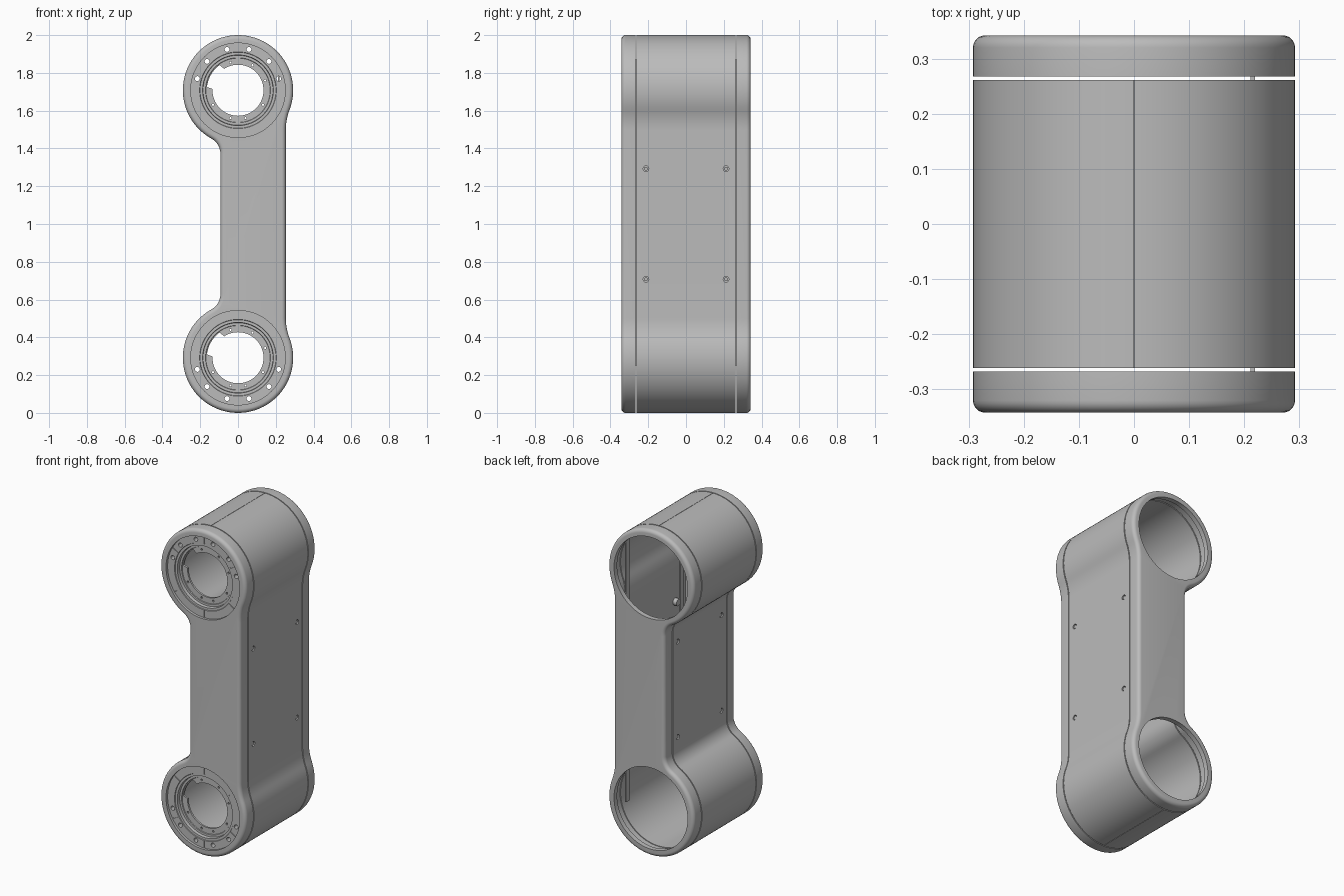
import bpy, bmesh
from math import sin, cos, pi, radians, atan2, sqrt
from mathutils import Matrix

if "Cube" in bpy.data.objects:
    bpy.data.objects.remove(bpy.data.objects["Cube"], do_unlink=True)

R = 0.292                   # lobe radius
TOP, LOW = 2 - R, R         # lobe centre heights
DEPTH, SEAM = 0.342, 0.264  # half depth and seam position
WALL = 0.03


def material(name, value):
    m = bpy.data.materials.new(name)
    m.use_nodes = True
    colour = (value, value, value, 1)
    m.diffuse_color = colour
    m.node_tree.nodes["Principled BSDF"].inputs["Base Color"].default_value = colour
    return m


GREY = material("machined grey", 0.5)


def finish(bm, name):
    bmesh.ops.recalc_face_normals(bm, faces=bm.faces)
    mesh = bpy.data.meshes.new(name)
    bm.to_mesh(mesh)
    bm.free()
    mesh.materials.append(GREY)
    ob = bpy.data.objects.new(name, mesh)
    bpy.context.collection.objects.link(ob)
    return ob


def smooth(ob):
    bpy.ops.object.select_all(action='DESELECT')
    ob.select_set(True)
    bpy.context.view_layer.objects.active = ob
    bpy.ops.object.shade_smooth_by_angle(angle=radians(30))


def add_cyl(bm, loc, r, length, axis, seg=16):
    rot = Matrix.Rotation(pi / 2, 4, 'X' if axis == 'Y' else 'Y')
    bmesh.ops.create_cone(bm, cap_ends=True, segments=seg, radius1=r, radius2=r,
                          depth=length, matrix=Matrix.Translation(loc) @ rot)


def add_box(bm, loc, size, turn=0):
    m = Matrix.Translation(loc) @ Matrix.Rotation(turn, 4, 'Y') @ Matrix.Diagonal((*size, 1))
    bmesh.ops.create_cube(bm, size=1, matrix=m)


def cut(ob, bm):
    """Subtract the shapes in bm from ob and keep the result."""
    cutter = finish(bm, "cutter")
    cutter.hide_render = True
    mod = ob.modifiers.new("cut", 'BOOLEAN')
    mod.operation, mod.solver, mod.object = 'DIFFERENCE', 'EXACT', cutter
    bpy.ops.object.select_all(action='DESELECT')
    bpy.context.view_layer.objects.active = ob
    ob.select_set(True)
    bpy.ops.object.modifier_apply(modifier="cut")
    bpy.data.objects.remove(cutter, do_unlink=True)


def arc(cx, cz, r, a, b, n):
    return [(cx + r * cos(a + (b - a) * i / n), cz + r * sin(a + (b - a) * i / n))
            for i in range(n + 1)]


def outline(d):
    """Dog-bone outline in x and z, moved inwards by d."""
    def fillet(w, f):
        return w + f, sqrt((R + f) ** 2 - (w + f) ** 2), f
    rx, rz, rf = fillet(0.253, 0.30)
    lx, lz, lf = fillet(0.093, 0.094)
    ar, al = atan2(-rz, rx), atan2(-lz, -lx) + 2 * pi
    half = arc(rx, TOP - rz, rf + d, pi, ar + pi, 8)
    half += arc(0, TOP, R - d, ar, al, 72)[1:]
    half += arc(-lx, TOP - lz, lf + d, al - pi, 0, 10)[1:]
    return half + [(x, 2 - z) for x, z in reversed(half)]


def loft(bm, loops, closed):
    rings = [[bm.verts.new(p) for p in loop] for loop in loops]
    pairs = list(zip(rings, rings[1:])) + ([(rings[-1], rings[0])] if closed else [])
    for a, b in pairs:
        for i in range(len(a)):
            j = (i + 1) % len(a)
            bm.faces.new((a[i], a[j], b[j], b[i]))
    if not closed:
        bm.faces.new(rings[0])
        bm.faces.new(rings[-1])


def dogbone(name, profile, closed):
    bm = bmesh.new()
    loft(bm, [[(x, y, z) for x, z in outline(d)] for d, y in profile], closed)
    return finish(bm, name)


# Middle sleeve with screw holes and fine split lines
s = SEAM - 0.003
sleeve = dogbone("middle_sleeve", [(0, -s), (0, s), (WALL, s), (WALL, -s)], True)
screws = [(x, side, y, z) for x, side in ((0.253, 1), (-0.093, -1))
          for y in (-0.212, 0.212) for z in (0.707, 1.293)]
bm = bmesh.new()
for x, side, y, z in screws:
    add_cyl(bm, (x, y, z), 0.015, 0.03, 'X')
for z in (0, 2):
    add_box(bm, (0, 0, z), (0.002, 0.6, 0.006))
cut(sleeve, bm)
smooth(sleeve)

# Screw heads and inner bosses
bm = bmesh.new()
for x, side, y, z in screws:
    add_cyl(bm, (x - side * 0.01, y, z), 0.010, 0.012, 'X')
    add_cyl(bm, (x - side * 0.04, y, z), 0.022, 0.03, 'X')
smooth(finish(bm, "panel_screws"))

# Thin strips behind the seams
bm = bmesh.new()
for y in (-SEAM, SEAM):
    add_box(bm, (0.215, y, 1.06), (0.008, 0.03, 1.62))
finish(bm, "seam_strips")

# Rounded end covers with two round openings each
ROUND = 0.022
for name, side in (("front_cover", -1), ("back_cover", 1)):
    prof = [(WALL, DEPTH - 0.03), (WALL, SEAM + 0.003), (0, SEAM + 0.003)]
    prof += [(ROUND * (1 - cos(a)), DEPTH - ROUND * (1 - sin(a)))
             for a in (pi / 2 * i / 6 for i in range(7))]
    cover = dogbone(name, [(d, side * y) for d, y in prof], False)
    bm = bmesh.new()
    for z in (TOP, LOW):
        add_cyl(bm, (0, side * DEPTH, z), 0.25, 0.2, 'Y', 96)
    cut(cover, bm)
    smooth(cover)


# Front bearing flanges: stepped ring with a notched bore
def bore(a):
    return 0.165 if radians(125) < a < radians(176) else 0.135


PROFILE = [(0.2505, -0.285), (0.2505, -0.326), (0.203, -0.326), (0.201, -0.322),
           (0.187, -0.322), (0.185, -0.302), (0.172, -0.302), (0.170, -0.297),
           (None, -0.297), (None, -0.285)]
N = 120
for name, zc, up in (("upper_flange", TOP, 1), ("lower_flange", LOW, -1)):
    angles = [2 * pi * i / N for i in range(N)]
    bm = bmesh.new()
    loft(bm, [[((r or bore(a)) * cos(a), y, zc + (r or bore(a)) * sin(a)) for a in angles]
              for r, y in PROFILE], True)
    flange = finish(bm, name)
    # Bolt holes and small pin holes
    bm = bmesh.new()
    for deg in (16, 43, 75, 105, 137, 164):
        a = radians(deg)
        add_cyl(bm, (0.224 * cos(a), -0.3, zc + up * 0.224 * sin(a)), 0.013, 0.1, 'Y')
    for deg in (-150, -105, -75, -30, 20, 60, 105):
        a = radians(deg)
        add_cyl(bm, (0.153 * cos(a), -0.3, zc + 0.153 * sin(a)), 0.006, 0.1, 'Y', 10)
    # Radial grooves
    for deg in (30, 90, 150, 215, 270, 325):
        a = radians(deg) * up
        add_box(bm, (0.225 * cos(a), -0.326, zc + 0.225 * sin(a)), (0.044, 0.01, 0.005), -a)
    cut(flange, bm)
    smooth(flange)
